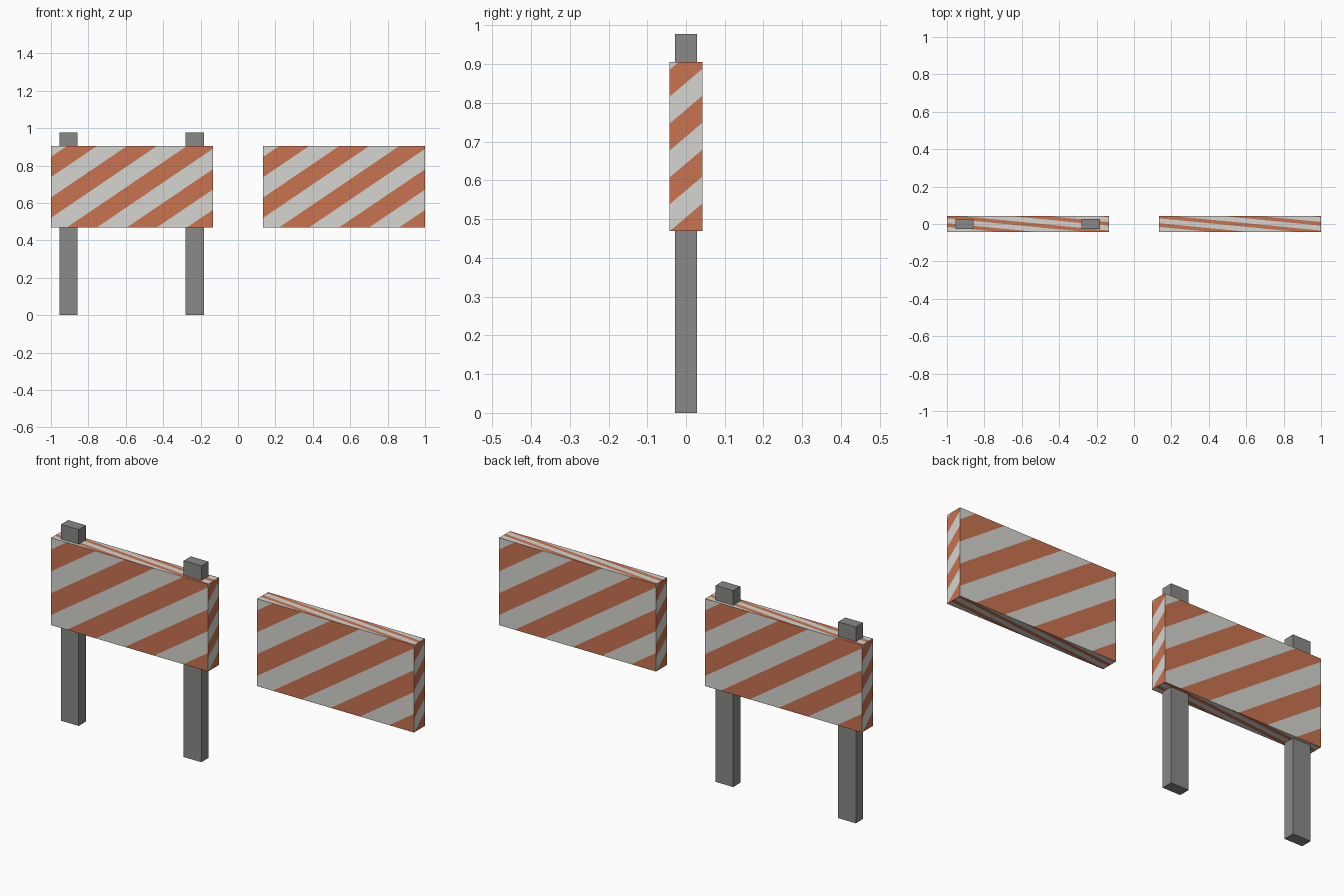
import bpy, bmesh
from mathutils import Vector

if "Cube" in bpy.data.objects:
    bpy.data.objects.remove(bpy.data.objects["Cube"])


def material(name, rgb):
    m = bpy.data.materials.new(name)
    m.diffuse_color = (*rgb, 1)
    m.use_nodes = True
    m.node_tree.nodes["Principled BSDF"].inputs["Base Color"].default_value = m.diffuse_color
    return m


WHITE = material("white_panel", (0.66, 0.66, 0.63))
ORANGE = material("orange_stripe", (0.58, 0.17, 0.08))
GRAY = material("gray_post", (0.25, 0.25, 0.24))

X, Y, Z = Vector((1, 0, 0)), Vector((0, 1, 0)), Vector((0, 0, 1))
HX, HY, HZ = 0.4325, 0.043, 0.2175   # half sizes of a board


def striped_side(bm, centre, u, v, out, hu, hv, start, pu, pv, duty):
    """Rectangle cut into diagonal stripes; pu, pv are stripe periods along u, v."""
    quad = [bm.verts.new(centre + out + u * a * hu + v * b * hv)
            for a, b in ((-1, -1), (1, -1), (1, 1), (-1, 1))]
    face = bm.faces.new(quad)
    geom = quad + list(face.edges) + [face]
    normal = (u / pu - v / pv).normalized()
    for k in range(-6, 7):
        for edge in (k, k + duty):
            point = centre + out + u * (start + edge * pu) + v * hv
            geom = bmesh.ops.bisect_plane(bm, geom=geom, dist=1e-6,
                                          plane_co=point, plane_no=normal)["geom"]
    for f in geom:
        if isinstance(f, bmesh.types.BMFace):
            d = f.calc_center_median() - centre
            phase = (d.dot(u) - start) / pu - (d.dot(v) - hv) / pv
            f.material_index = 1 if phase % 1 < duty else 0


def board(name, x):
    bm = bmesh.new()
    c = Vector((x, 0, 0.6875))
    for s in (1, -1):
        # broad front / back, narrow ends, top / bottom
        striped_side(bm, c, X * s, Z, -Y * s * HY, HX, HZ, -0.3465, 0.321, 0.2175, 0.5)
        striped_side(bm, c, Y * s, Z, X * s * HX, HY, HZ, -0.0196, 0.164, 0.139, 0.5)
        striped_side(bm, c, X * s, Y, Z * s * HZ, HX, HY, -0.098, 0.465, -0.0455, 0.43)
    bmesh.ops.remove_doubles(bm, verts=bm.verts, dist=1e-5)
    me = bpy.data.meshes.new(name)
    bm.to_mesh(me)
    bm.free()
    me.materials.append(WHITE)
    me.materials.append(ORANGE)
    bpy.context.collection.objects.link(bpy.data.objects.new(name, me))


def post(name, x):
    bpy.ops.mesh.primitive_cube_add(size=1, location=(x, 0, 0.489))
    ob = bpy.context.object
    ob.name = name
    ob.scale = (0.097, 0.056, 0.978)
    bpy.ops.object.transform_apply(location=False, rotation=False, scale=True)
    ob.data.materials.append(GRAY)


# striped boards
board("left_board", -0.5675)
board("right_board", 0.5675)

# posts carry only the left board
post("outer_post", -0.907)
post("inner_post", -0.231)
